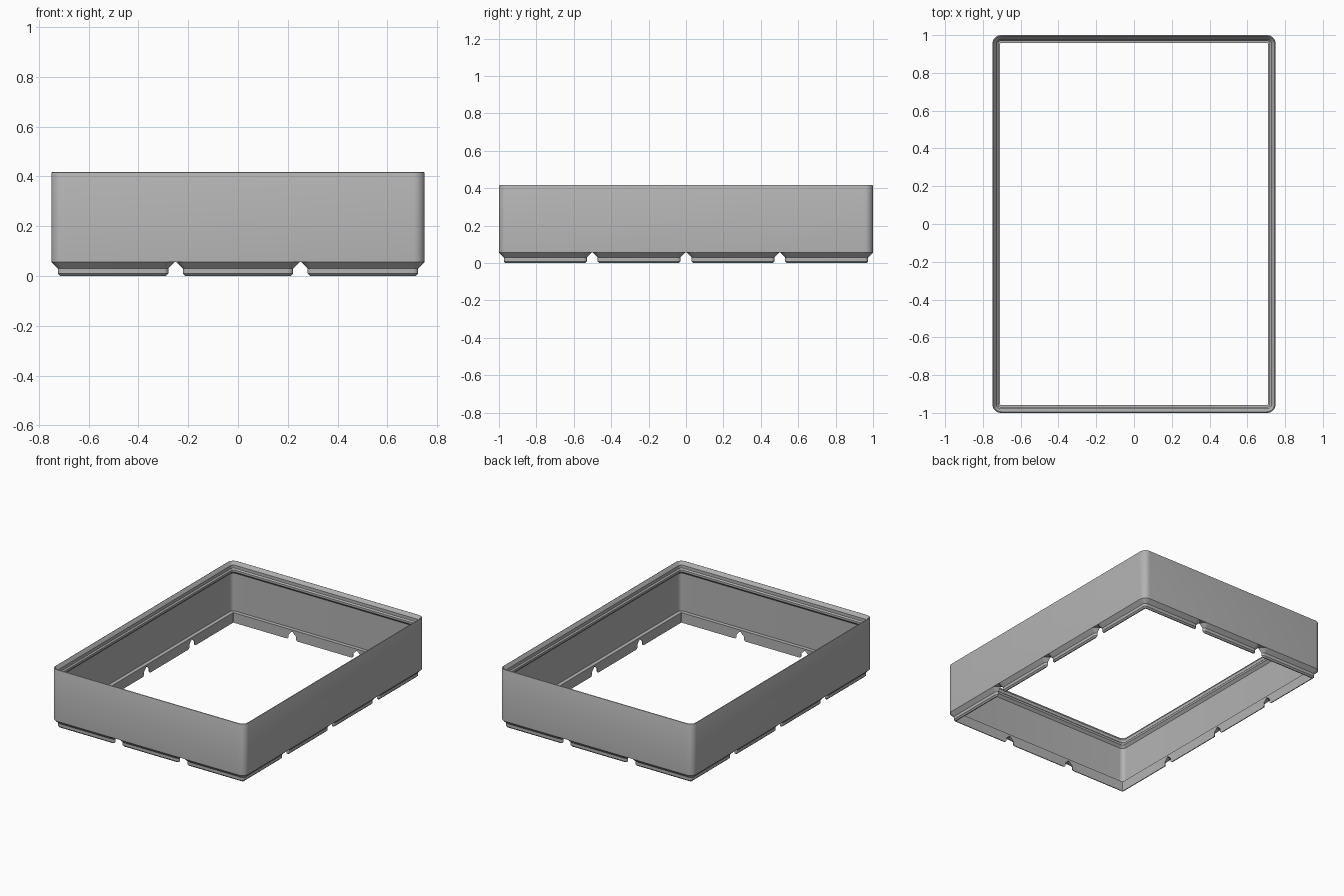
import bpy, bmesh, math

if "Cube" in bpy.data.objects:
    bpy.data.objects.remove(bpy.data.objects["Cube"], do_unlink=True)

MM = 2 / 167.5                      # modelled on a 42 mm grid
PITCH, COLS, ROWS = 42 * MM, 3, 4
HALF_X, HALF_Y = 62.75 * MM, 1.0
HEIGHT = 0.418
BASE_Z = 4.75 * MM
OPENING = 0.041                     # inset of the open floor

grey = bpy.data.materials.new("plain grey")
grey.use_nodes = True
grey.diffuse_color = (0.45, 0.45, 0.45, 1)
grey.node_tree.nodes["Principled BSDF"].inputs["Base Color"].default_value = grey.diffuse_color


def rounded_loop(bm, cx, cy, hx, hy, inset, z, radius=3.75 * MM, steps=8):
    """Ring of vertices around a rounded rectangle shrunk by inset."""
    r = max(radius - inset, 0.003)
    verts = []
    for k, (sx, sy) in enumerate([(1, 1), (-1, 1), (-1, -1), (1, -1)]):
        for i in range(steps + 1):
            a = math.pi / 2 * (k + i / steps)
            verts.append(bm.verts.new((cx + sx * (hx - inset - r) + r * math.cos(a),
                                       cy + sy * (hy - inset - r) + r * math.sin(a), z)))
    return verts


def loft(bm, cx, cy, hx, hy, profile, closed):
    """Skin the (inset, z) profile; close it on itself or cap both ends."""
    rings = [rounded_loop(bm, cx, cy, hx, hy, i, z) for i, z in profile]
    pairs = list(zip(rings, rings[1:]))
    if closed:
        pairs.append((rings[-1], rings[0]))
    else:
        bm.faces.new(rings[0])
        bm.faces.new(rings[-1])
    for a, b in pairs:
        for i in range(len(a)):
            j = (i + 1) % len(a)
            bm.faces.new((a[i], a[j], b[j], b[i]))


def finish(bm, name):
    bmesh.ops.recalc_face_normals(bm, faces=bm.faces)
    mesh = bpy.data.meshes.new(name)
    bm.to_mesh(mesh)
    bm.free()
    mesh.materials.append(grey)
    obj = bpy.data.objects.new(name, mesh)
    bpy.context.collection.objects.link(obj)
    return obj


def activate(obj):
    bpy.ops.object.select_all(action="DESELECT")
    obj.select_set(True)
    bpy.context.view_layer.objects.active = obj


# Wall with rounded rim, stepped stacking lip and floor ledge
wall = 1.2 * MM
lip = 2.6 * MM
rim = 0.5 * MM
lip_z = HEIGHT - 4.4 * MM
wall_profile = [
    (0, BASE_Z), (0, HEIGHT - rim), (rim * 0.3, HEIGHT - rim * 0.3), (rim, HEIGHT),
    (1.9 * MM, HEIGHT - 1.9 * MM), (1.9 * MM, HEIGHT - 3.7 * MM),
    (lip, lip_z), (lip, lip_z - wall), (wall, lip_z - wall - (lip - wall)),
    (wall, 0.07), (OPENING, 0.07), (OPENING, BASE_Z),
]
bm = bmesh.new()
loft(bm, 0, 0, HALF_X, HALF_Y, wall_profile, True)
frame = finish(bm, "frame_wall")

# Stepped feet around the perimeter
foot_profile = [(2.95 * MM, 0), (2.15 * MM, 0.8 * MM), (2.15 * MM, 2.6 * MM), (0, BASE_Z)]
bm = bmesh.new()
for c in range(COLS):
    for r in range(ROWS):
        if c in (0, COLS - 1) or r in (0, ROWS - 1):
            loft(bm, (c - (COLS - 1) / 2) * PITCH, (r - (ROWS - 1) / 2) * PITCH,
                 20.75 * MM, 20.75 * MM, foot_profile, False)
feet = finish(bm, "base_feet")

# Cut the open floor through the feet
bm = bmesh.new()
loft(bm, 0, 0, HALF_X, HALF_Y, [(OPENING, -0.1), (OPENING, 0.2)], False)
cutter = finish(bm, "opening_cutter")
cutter.hide_render = True
cut = feet.modifiers.new("opening", "BOOLEAN")
cut.operation, cut.solver, cut.object = "DIFFERENCE", "EXACT", cutter
activate(feet)
bpy.ops.object.modifier_apply(modifier=cut.name)
bpy.data.objects.remove(cutter, do_unlink=True)

for obj in (frame, feet):
    activate(obj)
    bpy.ops.object.shade_smooth_by_angle(angle=math.radians(30))
